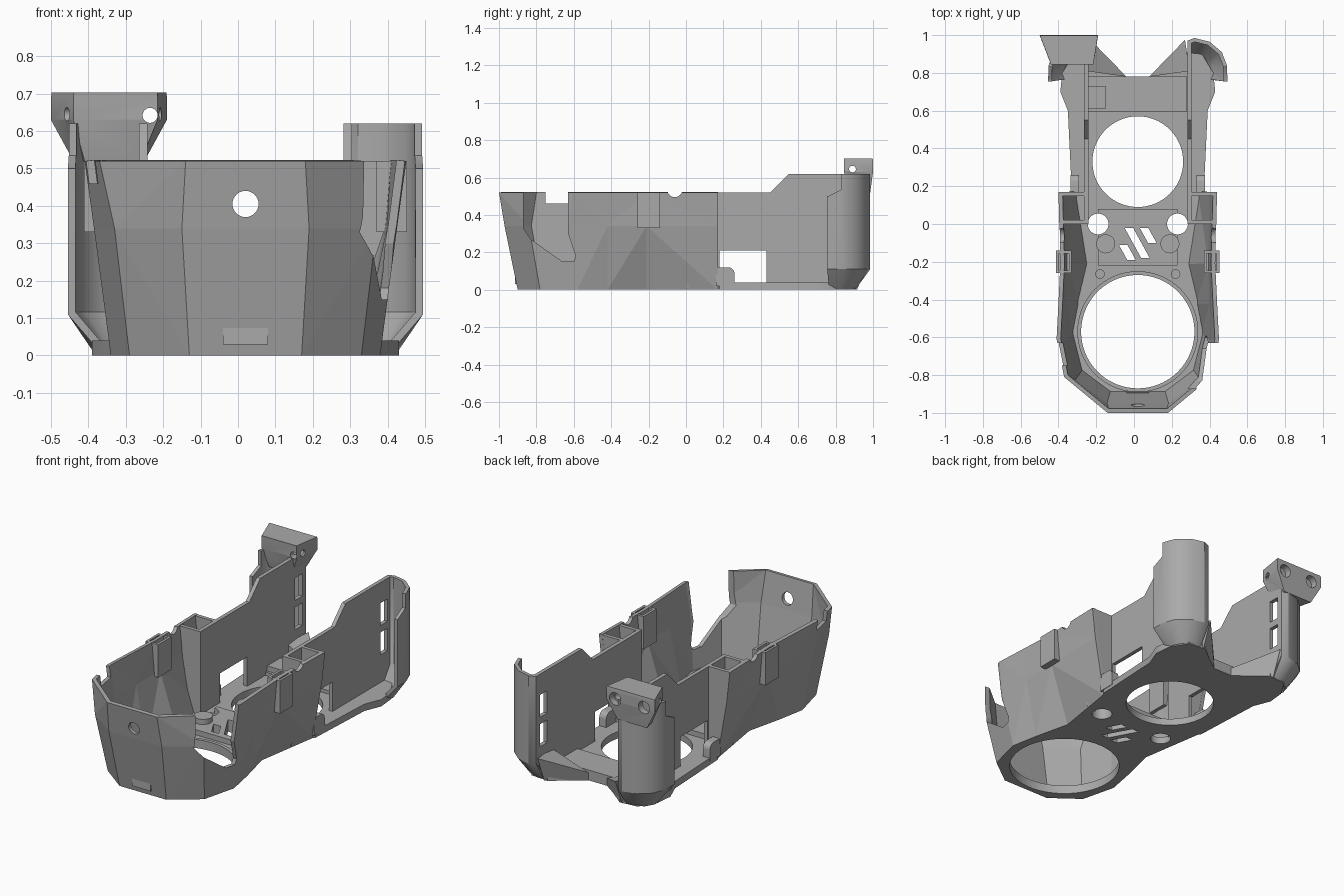
import bpy, bmesh, math
from mathutils import Vector

if "Cube" in bpy.data.objects:
    bpy.data.objects.remove(bpy.data.objects["Cube"])

C = 0.02  # centre line of the housing
gray = bpy.data.materials.new("plain_gray")
gray.use_nodes = True
COL = (0.4, 0.4, 0.4, 1)
gray.diffuse_color = COL
gray.node_tree.nodes["Principled BSDF"].inputs["Base Color"].default_value = COL


def finish(name, bm, closed=True):
    if closed:
        bmesh.ops.recalc_face_normals(bm, faces=bm.faces)
    me = bpy.data.meshes.new(name)
    bm.to_mesh(me)
    bm.free()
    me.materials.append(gray)
    ob = bpy.data.objects.new(name, me)
    bpy.context.collection.objects.link(ob)
    return ob


def apply(ob):
    bpy.context.view_layer.update()
    dg = bpy.context.evaluated_depsgraph_get()
    me = bpy.data.meshes.new_from_object(ob.evaluated_get(dg))
    ob.modifiers.clear()
    ob.data = me


def loft(name, rings):
    bm = bmesh.new()
    vs = [[bm.verts.new(p) for p in r] for r in rings]
    n = len(vs[0])
    for a, b in zip(vs, vs[1:]):
        for i in range(n):
            j = (i + 1) % n
            bm.faces.new((a[i], a[j], b[j], b[i]))
    bm.faces.new(vs[0][::-1])
    bm.faces.new(vs[-1])
    return finish(name, bm)


def prism(name, pts, lo, hi, axis="z"):
    put = {"x": lambda a, b, h: (h, a, b), "y": lambda a, b, h: (a, h, b),
           "z": lambda a, b, h: (a, b, h)}[axis]
    return loft(name, [[put(a, b, h) for a, b in pts] for h in (lo, hi)])


def box(name, x0, x1, y0, y1, z0, z1):
    return prism(name, [(x0, y0), (x1, y0), (x1, y1), (x0, y1)], z0, z1)


def disc(name, a, b, r, lo, hi, axis="z", n=48):
    ang = [2 * math.pi * i / n for i in range(n)]
    return prism(name, [(a + r * math.cos(t), b + r * math.sin(t)) for t in ang], lo, hi, axis)


def cut(ob, *cutters):
    for c in cutters:
        m = ob.modifiers.new("cut", "BOOLEAN")
        m.operation, m.solver, m.object = "DIFFERENCE", "EXACT", c
    apply(ob)
    for c in cutters:
        bpy.data.objects.remove(c)


def strip(name, rings, thick):
    """Open skin through stacked point rows, thickened inward."""
    bm = bmesh.new()
    vs = [[bm.verts.new(p) for p in r] for r in rings]
    for a, b in zip(vs, vs[1:]):
        for i in range(len(a) - 1):
            bm.faces.new((a[i], b[i], b[i + 1], a[i + 1]))
    bmesh.ops.triangulate(bm, faces=bm.faces)
    ob = finish(name, bm, False)
    m = ob.modifiers.new("wall", "SOLIDIFY")
    m.thickness, m.offset, m.use_even_offset = thick, -1, True
    apply(ob)
    return ob


def both(half):
    """Half outline (rear to front) completed on the other side."""
    return [(C + x, y) for x, y in half] + [(C - x, y) for x, y in half[::-1]]


# Faceted front hull
low = [(.34, .17), (.28, -.21), (.33, -.42), (.36, -.58), (.31, -.78), (.15, -.90)]
mid = [(.40, .17), (.395, -.21), (.40, -.42), (.405, -.62), (.35, -.84), (.17, -.97)]
top = [(.42, .17), (.41, -.21), (.42, -.42), (.43, -.61), (.39, -.81), (.16, -1)]
hull = strip("front_hull", [[(x, y, z) for x, y in both(r)]
                            for r, z in ((low, 0), (mid, .34), (top, .52))], .022)
gap = [(-.87, .6), (-.87, .33), (-.83, .27), (-.66, .15), (-.6, .15), (-.59, .18), (-.63, .3), (-.63, .6)]
cut(hull, prism("c", gap, .2, .7, "x"),
    box("c", -.7, -.2, -.75, -.63, .46, .7),
    disc("c", C, .405, .035, -1.1, -.8, "y"),
    disc("c", -.06, .535, .04, -.7, .7, "x"))

# Floor plate with fan openings, bolt holes and slanted vents
rear = [(.07, .78), (.23, .91), (.34, .90), (.40, .80), (.41, .70), (.37, .60), (.35, .18)]
floor = prism("floor_plate", both(rear + low), 0, .04)
deck = box("centre_deck", C - .21, C + .21, -.22, .08, .035, .07)


def vents():
    out = []
    for x, y, h in ((.03, -.02, .08), (-.05, -.02, .16), (-.08, -.11, .08)):
        d = h * .55
        out.append(prism("c", [(x, y), (x + .045, y), (x + .045 + d, y - h), (x + d, y - h)], -.1, .3))
    return out


def bolts():
    return [disc("c", C + s * .21, 0, .055, -.1, .3) for s in (-1, 1)]


cut(floor, disc("c", C, -.57, .30, -.1, .3, n=96), disc("c", C, .33, .24, -.1, .3, n=96),
    *vents(), *bolts())
cut(deck, *vents(), *bolts(), disc("c", C, -.57, .32, -.1, .3, n=96))

# Raised rim round the front opening, rear crossbar and clip block
ring = disc("front_opening_rim", C, -.57, .32, .03, .05, n=96)
cut(ring, disc("c", C, -.57, .30, -.1, .3, n=96))
box("rear_crossbar", C - .26, C + .26, .595, .78, .035, .06)
box("cable_clip", -.24, -.15, .61, .73, .05, .09)
box("front_inner_tab", C - .06, C + .06, -.915, -.89, .03, .08)

for s, side in ((1, "left"), (-1, "right")):
    def X(h):
        return C + s * h

    # Straight inner wall with window and cable slots
    prof = [(0, .03), (.90, .03), (.97, .12), (.97, .62), (.55, .62), (.45, .52), (0, .52)]
    wall = prism(side + "_inner_wall", prof, X(.262), X(.285), "x")
    cut(wall, box("c", X(.1), X(.5), .18, .43, .04, .21),
        *[box("c", X(.1), X(.5), .87, .935, z, z + .13) for z in (.2, .37)])

    # Pocket walls tying the hull to the inner wall
    for y in (.0, .148):
        prism(side + "_pocket_wall", [(X(.27), .01), (X(.32), .01), (X(.39), .34), (X(.41), .52), (X(.27), .52)],
              y, y + .022, "y")

    # Small outer pocket on the flank
    pocket = box(side + "_flank_pocket", X(.35), X(.432), -.26, -.14, .33, .52)
    cut(pocket, box("c", X(.365), X(.418), -.245, -.155, .36, .7))

    # Rounded locating tab
    arc = [(.225 + .035 * math.sin(t), .085 + .035 * math.cos(t))
           for t in [math.pi / 2 * i / 6 for i in range(7)]]
    prism(side + "_locating_tab", [(.16, .02), (.16, .12)] + arc + [(.26, .02)], X(.31), X(.355), "x")

    # Curved rear post, a shell open to the front
    base = [(.38, .765), (.40, .82), (.37, .875), (.33, .895), (.28, .905), (.262, .90)]
    body = [(.475, .755), (.472, .84), (.445, .91), (.38, .965), (.30, .985), (.262, .97)]
    rows = [[(X(x), y, z) for x, y in r] for r, z in ((base, 0), (body, .11), (body, .62))]
    if s > 0:
        rows = [r[::-1] for r in rows]
    rows = [r[::-1] for r in rows] if s > 0 else rows
    post = strip(side + "_rear_post", rows if s < 0 else [r[::-1] for r in rows], .02)
    cut(post, prism("c", [(.6, .5), (.76, .5), (.83, .535), (.83, .8), (.6, .8)], X(.3), X(.6), "x"))

    # Sloping gusset between floor and post
    plan = ((.06, .78, .045), (.25, .975, .15), (.275, .81, .14))
    gusset = loft(side + "_gusset", [[(X(x), y - (.06 if b and y > .9 else 0), 0 if b else z)
                                      for x, y, z in plan] for b in (1, 0)])
    # Low screw boss and pin hole boss
    disc(side + "_screw_boss", X(.17), -.105, .05, .03, .1)
    disc(side + "_pin", X(.20), -.265, .025, .03, .055)

# Flared mounting head on the right post
small = [(-.44, .985), (-.25, .985), (-.26, .87), (-.41, .87)]
wide = [(-.5, 1), (-.19, 1), (-.215, .845), (-.44, .845)]
head = loft("mounting_head", [[(x, y, z) for x, y in r] for r, z in
                              ((small, .52), (wide, .63), (wide, .69))]
            + [[(x * .99 - .003, y * .995 + .003, .703) for x, y in wide]])
cut(head, disc("c", -.235, .642, .02, .7, 1.1, "y"),
    *[disc("c", x, .642, .036, .96, 1.1, "y") for x in (-.43, -.245)],
    disc("c", .89, .645, .018, -.7, 0, "x"))

# Smooth the rounded parts, keep facets crisp
bpy.ops.object.select_all(action="DESELECT")
for ob in bpy.context.scene.objects:
    if ob.type == "MESH" and "hull" not in ob.name:
        ob.select_set(True)
        bpy.context.view_layer.objects.active = ob
bpy.ops.object.shade_smooth_by_angle(angle=math.radians(32))
